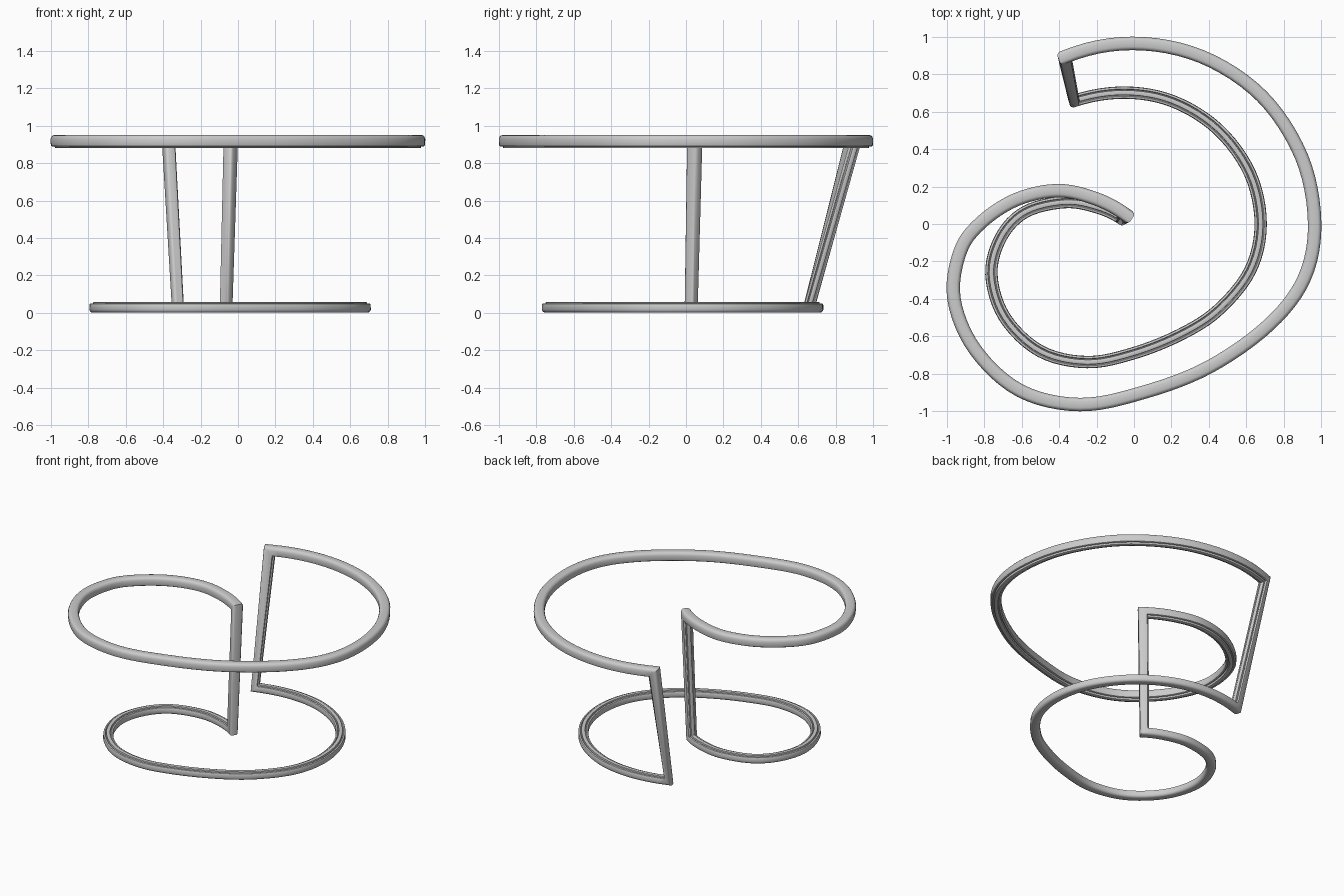
import bpy, bmesh, math
from mathutils import Vector

if "Cube" in bpy.data.objects:
    bpy.data.objects.remove(bpy.data.objects["Cube"])

# Centre lines seen from above (x, y), both running from back leg to middle leg
SEAT = [(-.37, .893), (-.01, .965), (.36, .895), (.683, .683), (.895, .36), (.965, .01),
        (.91, -.29), (.72, -.54), (.4, -.765), (.05, -.90), (-.29, -.965), (-.61, -.89),
        (-.85, -.67), (-.962, -.4), (-.93, -.15), (-.82, .005), (-.63, .13), (-.41, .178),
        (-.21, .137), (-.04, .047)]
BASE = [(-.32, .658), (-.05, .702), (.21, .655), (.45, .505), (.62, .27), (.677, 0),
        (.62, -.25), (.45, -.46), (.25, -.59), (0, -.69), (-.25, -.738), (-.5, -.68),
        (-.69, -.5), (-.762, -.27), (-.71, -.07), (-.58, .065), (-.37, .117),
        (-.2, .09), (-.065, .028)]

# Half cross-section: (across, depth); +depth is the grooved inner face
HALF = [(.24, -.5), (.36, -.45), (.44, -.36), (.5, -.2), (.48, .25), (.45, .33), (.38, .37),
        (.30, .37), (.24, .27), (.20, .27), (.18, .47), (.13, .5)]
SECTION = HALF + [(-u, v) for u, v in reversed(HALF)]


def smooth_path(pts, z, steps=6):
    """Catmull-Rom curve through the given points."""
    p = [Vector((x, y, z)) for x, y in pts]
    p = [p[0] * 2 - p[1] + (p[2] - p[1] * 2 + p[0])] + p + \
        [p[-1] * 2 - p[-2] + (p[-3] - p[-2] * 2 + p[-1])]
    out = []
    for a, b, c, d in zip(p, p[1:], p[2:], p[3:]):
        for i in range(steps):
            t = i / steps
            out.append(.5 * (2 * b + (c - a) * t + (2 * a - 5 * b + 4 * c - d) * t * t
                             + (3 * b - a - 3 * c + d) * t ** 3))
    return out + [p[-2]]


def rings(bm, path, inner, width, depth):
    """Section rings along a path, mitred at both ends to meet the legs."""
    result = []
    last = len(path) - 1
    for i, p in enumerate(path):
        t = (path[min(i + 1, last)] - path[max(i - 1, 0)]).normalized()
        side = t.cross(inner)
        n = inner + t if i == 0 else inner - t if i == last else inner
        result.append([bm.verts.new(p + side * u * width + n * v * depth) for u, v in SECTION])
    return result


# One closed bar: base loop, middle leg, upper loop, back leg
bm = bmesh.new()
up = Vector((0, 0, 1))
loop = rings(bm, smooth_path(BASE, .029), up, .066, .057)
loop += rings(bm, smooth_path(SEAT, .915)[::-1], -up, .072, .07)
for a, b in zip(loop, loop[1:] + loop[:1]):
    for j in range(len(SECTION)):
        k = (j + 1) % len(SECTION)
        bm.faces.new((a[j], a[k], b[k], b[j]))
bmesh.ops.recalc_face_normals(bm, faces=bm.faces)
mesh = bpy.data.meshes.new("table_frame")
bm.to_mesh(mesh)
bm.free()
frame = bpy.data.objects.new("table_frame", mesh)
bpy.context.collection.objects.link(frame)
bpy.context.view_layer.objects.active = frame
frame.select_set(True)
bpy.ops.object.shade_smooth_by_angle(angle=math.radians(35))
